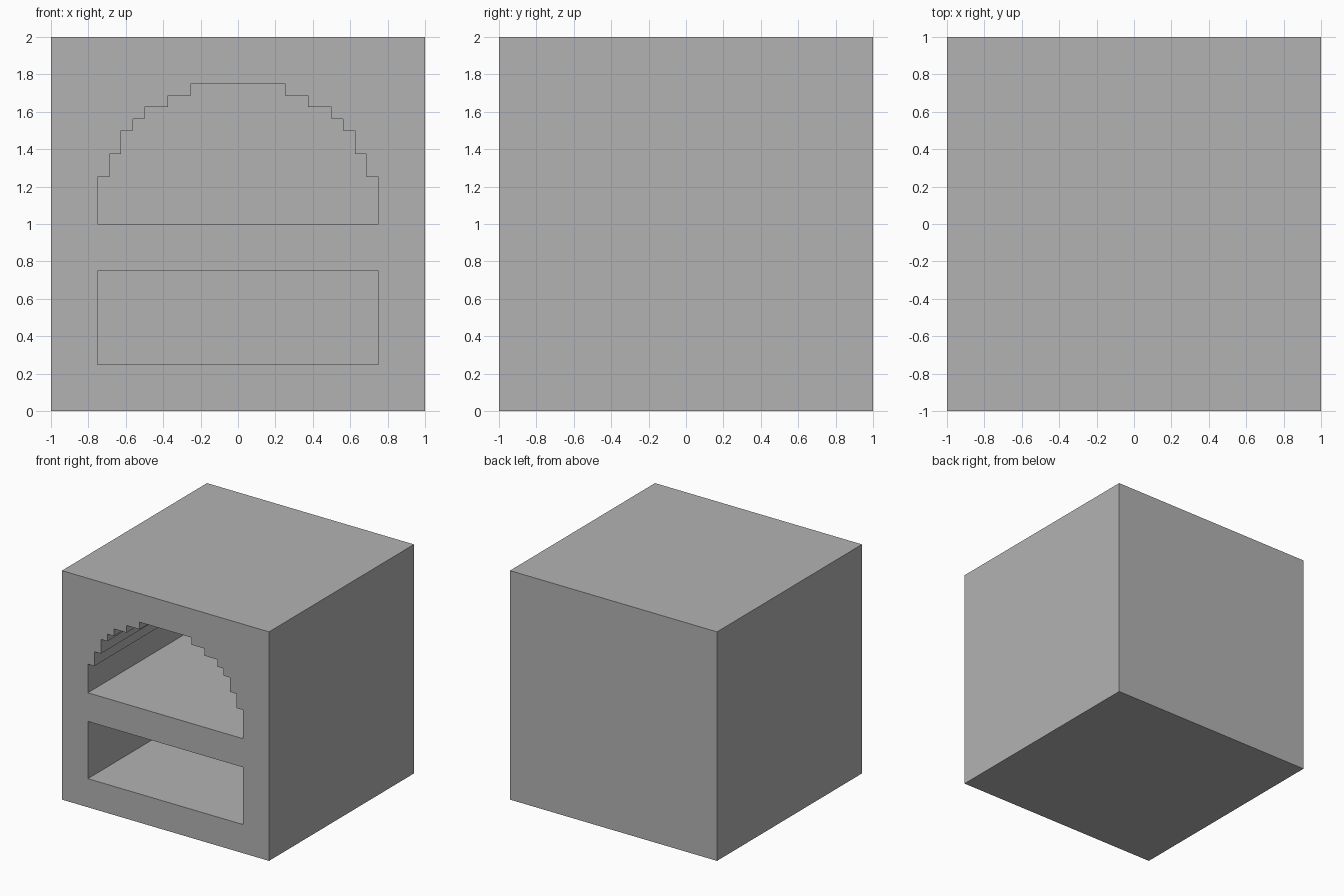
import bpy
import bmesh

default = bpy.data.objects.get("Cube")
if default:
    bpy.data.objects.remove(default, do_unlink=True)

FRONT, CAVITY_BACK = -1.0, 0.75

# Single grey material
grey = bpy.data.materials.new("plain_grey")
grey.use_nodes = True
colour = (0.45, 0.45, 0.45, 1)
grey.diffuse_color = colour
grey.node_tree.nodes["Principled BSDF"].inputs["Base Color"].default_value = colour


def extruded(name, outline, y0, y1):
    """Solid made by sweeping an (x, z) outline from y0 to y1."""
    bm = bmesh.new()
    face = bm.faces.new([bm.verts.new((x, y0, z)) for x, z in outline])
    swept = bmesh.ops.extrude_face_region(bm, geom=[face])["geom"]
    moved = [g for g in swept if isinstance(g, bmesh.types.BMVert)]
    bmesh.ops.translate(bm, verts=moved, vec=(0, y1 - y0, 0))
    bmesh.ops.recalc_face_normals(bm, faces=bm.faces)
    mesh = bpy.data.meshes.new(name)
    bm.to_mesh(mesh)
    bm.free()
    mesh.materials.append(grey)
    obj = bpy.data.objects.new(name, mesh)
    bpy.context.collection.objects.link(obj)
    return obj


def rectangle(half_width, z0, z1):
    return [(-half_width, z0), (half_width, z0), (half_width, z1), (-half_width, z1)]


def stepped_arch(floor, steps):
    """Mirrored staircase outline; each step is (half width, top height)."""
    side, z = [], floor
    for half_width, top in steps:
        side += [(half_width, z), (half_width, top)]
        z = top
    return side + [(-x, z) for x, z in reversed(side)]


# Oven body
body = extruded("oven_body", rectangle(1, 0, 2), -1, 1)

# Stepped baking chamber above, rectangular fuel chamber below
arch_steps = [(0.75, 1.25), (0.6875, 1.375), (0.625, 1.5), (0.5625, 1.5625),
              (0.5, 1.625), (0.375, 1.6875), (0.25, 1.75)]
openings = {
    "baking_chamber_cutter": stepped_arch(1, arch_steps),
    "fuel_chamber_cutter": rectangle(0.75, 0.25, 0.75),
}
for name, outline in openings.items():
    cutter = extruded(name, outline, FRONT - 0.1, CAVITY_BACK)
    cutter.hide_render = True
    bpy.context.view_layer.objects.active = body
    cut = body.modifiers.new(name, "BOOLEAN")
    cut.operation = "DIFFERENCE"
    cut.solver = "EXACT"
    cut.object = cutter
    bpy.ops.object.modifier_apply(modifier=cut.name)
    bpy.data.objects.remove(cutter, do_unlink=True)
